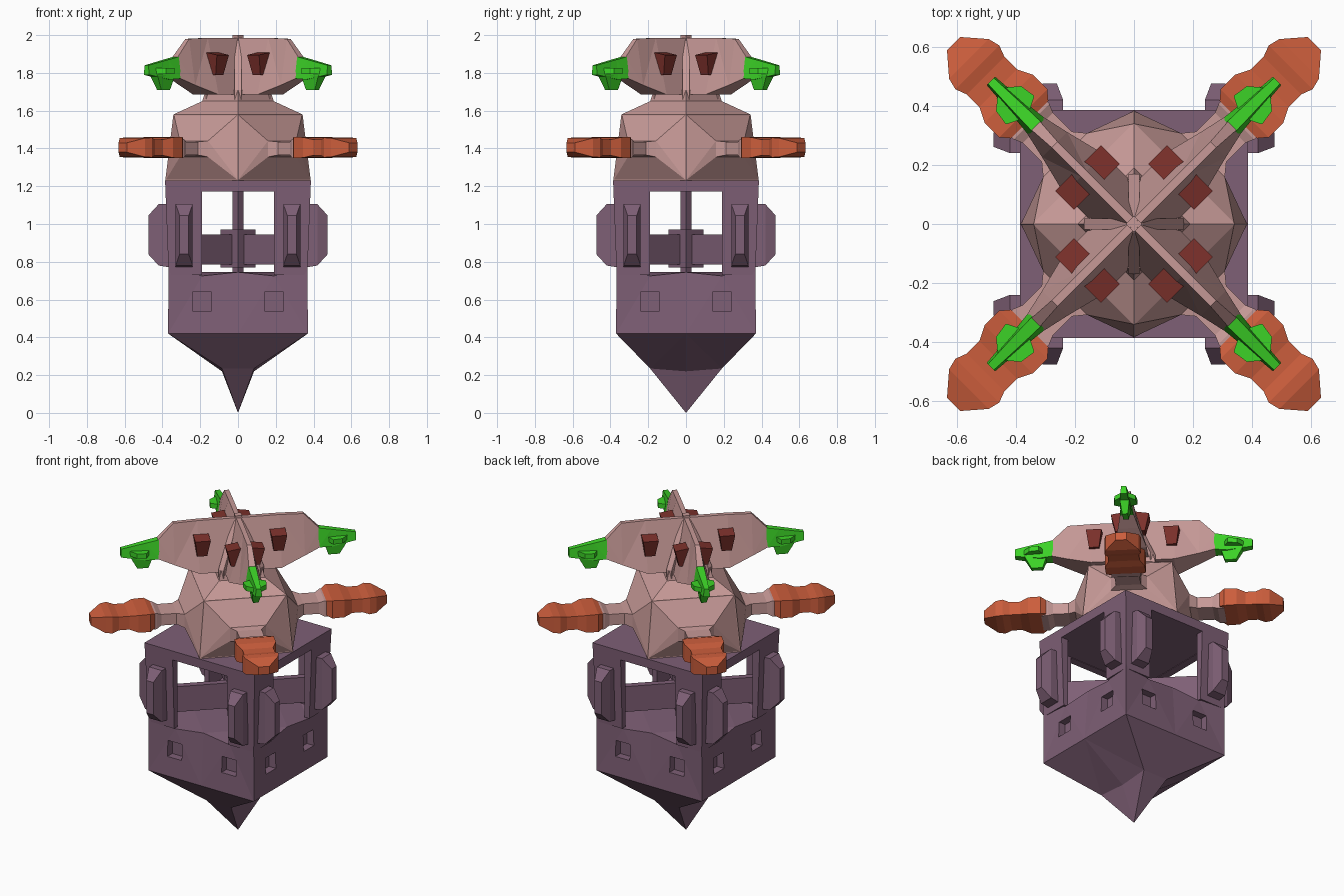
import bpy, bmesh, math
from mathutils import Matrix, Vector

if "Cube" in bpy.data.objects:
    bpy.data.objects.remove(bpy.data.objects["Cube"])


def material(name, rgb):
    m = bpy.data.materials.new(name)
    m.diffuse_color = (*rgb, 1)
    m.use_nodes = True
    m.node_tree.nodes["Principled BSDF"].inputs["Base Color"].default_value = m.diffuse_color
    return m


PURPLE = material("dusty_purple", (0.21, 0.115, 0.18))
PINK = material("dusty_pink", (0.57, 0.32, 0.31))
ORANGE = material("burnt_orange", (0.60, 0.11, 0.045))
GREEN = material("bright_green", (0.045, 0.65, 0.02))
RED = material("dark_red", (0.20, 0.03, 0.024))


def loft(name, rings, mat, angle=0.0):
    """Skin equal-length rings of points, cap both ends, turn about z."""
    bm = bmesh.new()
    rot = Matrix.Rotation(math.radians(angle), 3, 'Z')
    rows = [[bm.verts.new(rot @ Vector(p)) for p in ring] for ring in rings]
    n = len(rows[0])
    for a, b in zip(rows, rows[1:]):
        for i in range(n):
            j = (i + 1) % n
            bm.faces.new((a[i], a[j], b[j], b[i]))
    bm.faces.new(rows[0][::-1])
    bm.faces.new(rows[-1])
    bmesh.ops.remove_doubles(bm, verts=bm.verts, dist=1e-5)
    bmesh.ops.triangulate(bm, faces=[f for f in bm.faces if len(f.verts) > 3])
    bmesh.ops.recalc_face_normals(bm, faces=bm.faces)
    me = bpy.data.meshes.new(name)
    bm.to_mesh(me)
    bm.free()
    me.materials.append(mat)
    ob = bpy.data.objects.new(name, me)
    bpy.context.collection.objects.link(ob)
    return ob


def square(h, z):
    return [(-h, -h, z), (h, -h, z), (h, h, z), (-h, h, z)]


def section(r, hw, z0, z1, top=None, y=0.0):
    """Upright four-sided section at distance r along local x."""
    t = hw if top is None else top
    return [(r, y - hw, z0), (r, y + hw, z0), (r, y + t, z1), (r, y - t, z1)]


def box(name, x, y, z, mat, angle=0):
    return loft(name, [[(x[0], y[0], k), (x[1], y[0], k), (x[1], y[1], k), (x[0], y[1], k)]
                       for k in z], mat, angle)


def cut(ob, cutters):
    for c in cutters:
        m = ob.modifiers.new("cut", 'BOOLEAN')
        m.operation, m.solver, m.object = 'DIFFERENCE', 'EXACT', c
        bpy.context.view_layer.objects.active = ob
        bpy.ops.object.modifier_apply(modifier=m.name)
        bpy.data.objects.remove(c)


# pointed keel under the hull
keel_mid = [(-.085, -.19, .235), (.085, -.19, .235), (.085, 0, .22),
            (.085, .19, .235), (-.085, .19, .235), (-.085, 0, .22)]
keel_top = [(-.37, -.37, .42), (.37, -.37, .42), (.37, 0, .42),
            (.37, .37, .42), (-.37, .37, .42), (-.37, 0, .42)]
loft("keel_spike", [[(0, 0, 0)] * 6, keel_mid, keel_top], PURPLE)

# hull with a dipping rim and recessed square ports
low, rim = [], []
for k in range(4):
    rot = Matrix.Rotation(k * math.pi / 2, 3, 'Z')
    for x, d, z in ((-.368, .368, .77), (-.19, .355, .725), (0, .345, .745), (.19, .355, .725)):
        low.append(rot @ Vector((x * .37 / .368, -.37, .42)))
        rim.append(rot @ Vector((x, -d, z)))
hull = loft("lower_hull", [low, rim], PURPLE)
cut(hull, [box("port_cutter", (s * .19 - .05, s * .19 + .05), (-.5, -.315), (.54, .64), PURPLE, a)
           for a in (0, 90, 180, 270) for s in (-1, 1)])

# open cabin with corner pillars and roof
cabin = loft("cabin", [square(.367, .73), square(.386, 1.23)], PURPLE)
cut(cabin, [box("cabin_cutter", (-.335, .335), (-.335, .335), (.6, 1.175), PURPLE),
            box("cabin_cutter", (-.19, .19), (-.6, .6), (.6, 1.172), PURPLE),
            box("cabin_cutter", (-.6, .6), (-.19, .19), (.6, 1.172), PURPLE)])

# centre post inside the cabin
box("cabin_hub", (-.066, .066), (-.066, .066), (.77, .97), PURPLE, 45)
box("cabin_post", (-.021, .021), (-.021, .021), (.72, 1.2), PURPLE, 45)

for a in (0, 90, 180, 270):
    # bevelled pods on the cabin pillars
    for s in (-1, 1):
        y = s * .285
        loft("pillar_pod", [section(.36, .045, .77, 1.105, y=y), section(.42, .045, .78, 1.105, y=y),
                            section(.475, .024, .84, 1.045, y=y)], PURPLE, a)
    # thin web between the crown fins
    loft("crown_web", [section(0, .018, 1.66, 1.99), section(.03, .018, 1.66, 1.97),
                       section(.17, .018, 1.66, 1.71)], PINK, a)

# diamond-plan upper body, neck and peak
loft("upper_body", [square(r / math.sqrt(2), z) for r, z in
                    ((.385, 1.23), (.342, 1.58), (.19, 1.65), (.17, 1.71))], PINK, 45)
loft("crown_peak", [square(.022, 1.7), square(.02, 2.0)], PINK, 45)

for a in (45, 135, 225, 315):
    # diagonal plank in the cabin
    box("cabin_brace", (.05, .48), (-.02, .02), (.785, .945), PURPLE, a)

    # flared shoulder running into an arm
    loft("shoulder_arm", [
        [(.27, -.272, 1.231), (.27, .272, 1.231), (.24, .24, 1.579), (.24, -.24, 1.579)],
        section(.33, .105, 1.355, 1.44), section(.37, .072, 1.365, 1.435),
        section(.46, .072, 1.365, 1.435), section(.49, .085, 1.35, 1.45),
        section(.53, .085, 1.35, 1.45)], PINK, a)

    # ribbed arm tip
    loft("arm_tip", [section(r, w, 1.405 - h, 1.405 + h) for r, w, h in
                     ((.50, .09, .045), (.53, .115, .056), (.60, .115, .054), (.65, .09, .042),
                      (.71, .09, .042), (.75, .105, .052), (.79, .095, .05), (.863, .032, .025))],
         ORANGE, a)

    # crown fin, wide below and thin on top
    loft("crown_fin", [section(0, .095, 1.685, 1.985, .014), section(.24, .095, 1.685, 1.985, .014),
                       section(.38, .06, 1.735, 1.98, .014), section(.47, .04, 1.77, 1.885, .02)],
         PINK, a)

    # tapered blocks on both fin faces
    for s in (-1, 1):
        loft("fin_block", [
            [(x * .75 + .223 * .25, s * y0, 1.79) for x, y0 in
             ((.185, .02), (.262, .02), (.262, .085), (.185, .085))],
            [(x, s * y0, z) for x, y0, z in
             ((.178, .02, 1.91), (.268, .02, 1.91), (.268, .11, 1.895), (.178, .11, 1.895))]],
             RED, a)

    # green blade with side flanges and a lower barb
    loft("green_blade", [section(.465, .04, 1.77, 1.885, .022), section(.54, .032, 1.765, 1.87, .02),
                         section(.685, .02, 1.79, 1.84, .014)], GREEN, a)
    loft("green_flange", [[(.51, 0, z), (.545, -.068, z), (.60, -.06, z),
                           (.65, 0, z), (.60, .06, z), (.545, .068, z)] for z in (1.795, 1.825)],
         GREEN, a)
    loft("green_barb", [[(x0, -w, z), (x1, -w, z), (x1, w, z), (x0, w, z)] for x0, x1, w, z in
                        ((.50, .63, .028, 1.785), (.525, .59, .016, 1.71))], GREEN, a)
